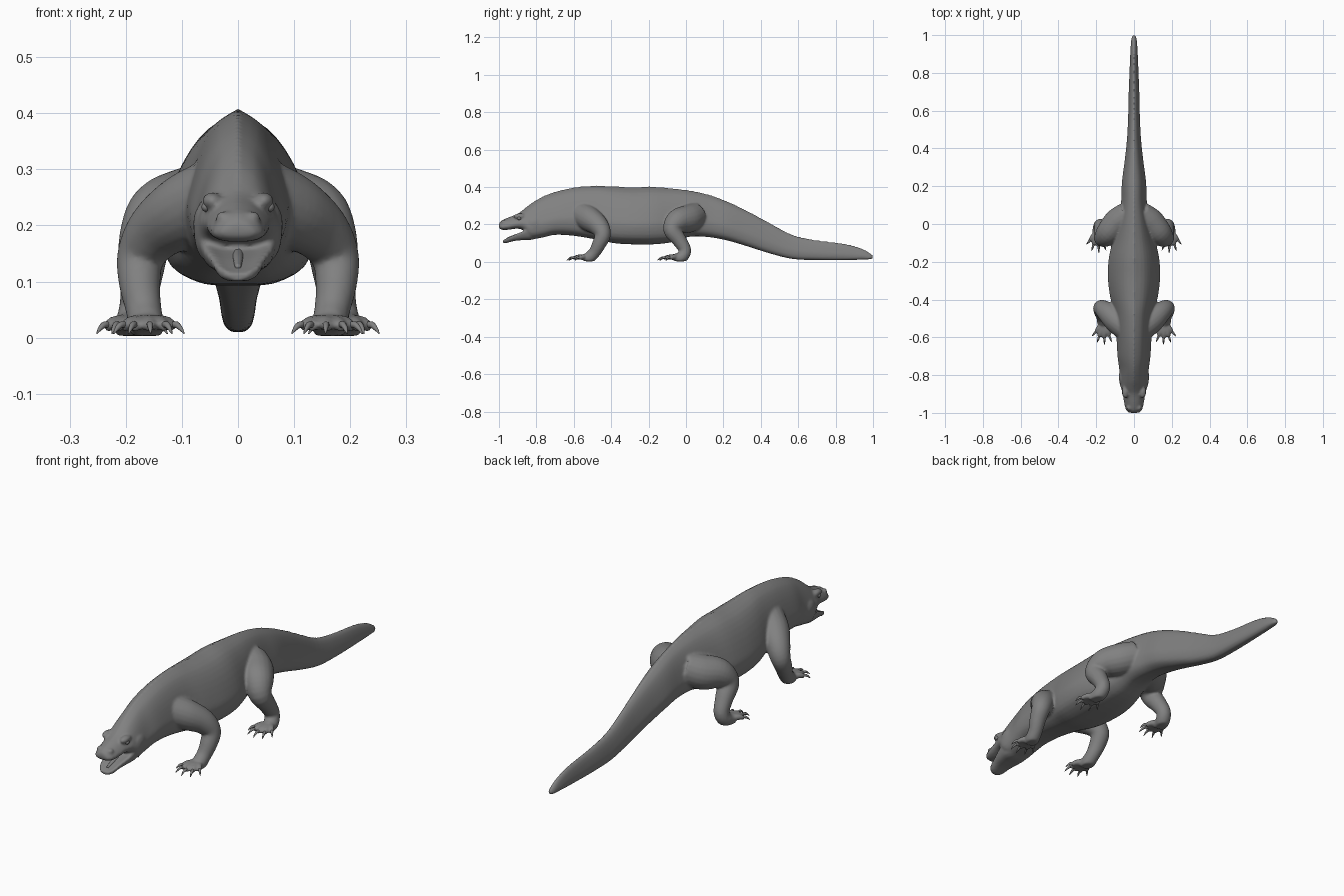
import bpy, bmesh, math
from mathutils import Vector, Matrix

cube = bpy.data.objects.get("Cube")
if cube:
    bpy.data.objects.remove(cube)

hide = bpy.data.materials.new("grey_hide")
hide.use_nodes = True
GREY = (0.22, 0.22, 0.22, 1)
hide.diffuse_color = GREY
shader = next(n for n in hide.node_tree.nodes if n.type == "BSDF_PRINCIPLED")
shader.inputs["Base Color"].default_value = GREY
shader.inputs["Roughness"].default_value = 0.8


def spline(points, steps=5):
    """Smooth a list of equal-length tuples with a Catmull-Rom curve."""
    p = [Vector(q) for q in points]
    p = [p[0]] + p + [p[-1]]
    out = []
    for i in range(1, len(p) - 2):
        a, b, c, d = p[i - 1:i + 3]
        for k in range(steps):
            t = k / steps
            out.append(b + (c - a) * (t / 2)
                       + (2 * a - 5 * b + 4 * c - d) * (t * t / 2)
                       + (3 * b - a - 3 * c + d) * (t ** 3 / 2))
    return out + [p[-1]]


def loft(bm, rings):
    """Skin a list of closed point rings and cap both ends."""
    rows = [[bm.verts.new(co) for co in ring] for ring in rings]
    n = len(rows[0])
    for a, b in zip(rows, rows[1:]):
        for i in range(n):
            j = (i + 1) % n
            bm.faces.new((a[i], a[j], b[j], b[i]))
    bm.faces.new(rows[0][::-1])
    bm.faces.new(rows[-1])


def tube(bm, points, sides=12, steps=5):
    """Round limb through (x, y, z, radius) points."""
    path = spline(points, steps)
    centres = [q.to_3d() for q in path]
    side = Vector((0.3, 0.2, 1))
    rings = []
    for i, c in enumerate(centres):
        t = (centres[min(i + 1, len(path) - 1)] - centres[max(i - 1, 0)]).normalized()
        side = (side - t * side.dot(t)).normalized()
        other = t.cross(side)
        angles = [math.tau * k / sides for k in range(sides)]
        rings.append([c + (side * math.cos(a) + other * math.sin(a)) * path[i][3]
                      for a in angles])
    loft(bm, rings)


def trunk(bm, stations, half):
    """Keeled body through (y, half width, bottom, top) stations."""
    side = [q for q in spline(half, 3)]
    outline = side + [Vector((-q.x, q.y)) for q in side[-2:0:-1]]
    loft(bm, [[(q.x * w, y, low + q.y * (top - low)) for q in outline]
              for y, w, low, top in spline(stations, 4)])


def ball(bm, centre, size):
    m = Matrix.Translation(centre) @ Matrix.Diagonal((*size, 1))
    bmesh.ops.create_uvsphere(bm, u_segments=16, v_segments=10, radius=1, matrix=m)


def finish(bm, name):
    bmesh.ops.recalc_face_normals(bm, faces=bm.faces)
    mesh = bpy.data.meshes.new(name)
    bm.to_mesh(mesh)
    bm.free()
    mesh.materials.append(hide)
    mesh.shade_smooth()
    ob = bpy.data.objects.new(name, mesh)
    bpy.context.collection.objects.link(ob)
    return ob


def mirror(points, s):
    return [(s * p[0], *p[1:]) for p in points]


KEELED = [(0, 1), (0.4, 0.9), (0.7, 0.72), (0.93, 0.47), (1, 0.3),
          (0.86, 0.11), (0.45, 0.01), (0, 0)]
JAW = [(0, 0.8), (0.5, 0.84), (0.85, 1), (1, 0.9), (0.93, 0.5),
       (0.75, 0.15), (0.4, 0), (0, 0)]

# Head, torso and tail
BODY = [(-1, 0.025, 0.182, 0.205), (-0.985, 0.042, 0.172, 0.222),
        (-0.95, 0.052, 0.172, 0.238), (-0.9, 0.06, 0.178, 0.258),
        (-0.865, 0.07, 0.165, 0.284), (-0.83, 0.078, 0.125, 0.312),
        (-0.77, 0.078, 0.13, 0.348), (-0.7, 0.087, 0.145, 0.375),
        (-0.6, 0.093, 0.14, 0.398), (-0.48, 0.104, 0.12, 0.408),
        (-0.38, 0.127, 0.1, 0.403), (-0.28, 0.138, 0.094, 0.4),
        (-0.18, 0.133, 0.094, 0.402), (-0.08, 0.11, 0.105, 0.394),
        (0.02, 0.085, 0.135, 0.382), (0.12, 0.068, 0.133, 0.36),
        (0.22, 0.064, 0.115, 0.324), (0.33, 0.05, 0.083, 0.272),
        (0.45, 0.037, 0.045, 0.207), (0.57, 0.031, 0.016, 0.145),
        (0.7, 0.028, 0.01, 0.116), (0.85, 0.022, 0.01, 0.097),
        (0.94, 0.018, 0.012, 0.072), (0.985, 0.013, 0.014, 0.046),
        (1, 0.006, 0.02, 0.034)]
LOWER_JAW = [(-0.74, 0.05, 0.145, 0.2), (-0.82, 0.07, 0.12, 0.19),
             (-0.87, 0.064, 0.117, 0.165), (-0.92, 0.05, 0.112, 0.145),
             (-0.96, 0.038, 0.101, 0.127), (-0.978, 0.022, 0.102, 0.118)]

# Limbs on the left side, and the toe roots with their fan of angles
FRONT_LEG = [(0.04, -0.55, 0.25, 0.07), (0.095, -0.51, 0.225, 0.066),
             (0.145, -0.465, 0.19, 0.054), (0.173, -0.445, 0.145, 0.043),
             (0.175, -0.465, 0.095, 0.037), (0.168, -0.49, 0.05, 0.032),
             (0.163, -0.52, 0.022, 0.032), (0.16, -0.545, 0.018, 0.024)]
HIND_LEG = [(0.03, 0.05, 0.25, 0.07), (0.085, 0.01, 0.23, 0.075),
            (0.135, -0.045, 0.215, 0.066), (0.165, -0.072, 0.17, 0.049),
            (0.172, -0.035, 0.115, 0.039), (0.178, -0.005, 0.06, 0.033),
            (0.187, -0.025, 0.024, 0.032), (0.195, -0.06, 0.018, 0.026)]
FEET = {"front": (0.16, -0.52), "hind": (0.19, -0.035)}
FAN = [(-42, 0.085), (-22, 0.1), (-2, 0.105), (18, 0.1), (40, 0.085)]


def toe_path(foot, angle, length, s, marks):
    """Points along one toe from (fraction, height, radius) marks."""
    x, y = FEET[foot]
    dx, dy = math.sin(math.radians(angle)), -math.cos(math.radians(angle))
    return mirror([(x + dx * length * f, y + dy * length * f, z, r)
                   for f, z, r in marks], s)


TOE = [(0, 0.02, 0.016), (0.4, 0.026, 0.015), (0.65, 0.024, 0.012), (0.82, 0.018, 0.009)]
CLAW = [(0.7, 0.022, 0.006), (0.88, 0.023, 0.006), (1.02, 0.016, 0.004), (1.13, 0.007, 0.001)]

# One continuous skin from overlapping volumes
bm = bmesh.new()
trunk(bm, BODY, KEELED)
trunk(bm, LOWER_JAW, JAW)
for s in (1, -1):
    tube(bm, mirror(FRONT_LEG, s), 20)
    tube(bm, mirror(HIND_LEG, s), 20)
    ball(bm, (s * 0.046, -0.888, 0.243), (0.018, 0.034, 0.016))  # brow
    ball(bm, (s * 0.062, -0.81, 0.2), (0.018, 0.045, 0.04))  # cheek
    ball(bm, (s * 0.026, -0.972, 0.215), (0.014, 0.016, 0.01))  # nostril swelling
    for foot in FEET:
        for angle, length in FAN:
            tube(bm, toe_path(foot, angle, length, s, TOE))
for v in bm.verts:
    v.co.z = max(v.co.z, 0.003)
skin = finish(bm, "body_skin")
remesh = skin.modifiers.new("merge", "REMESH")
remesh.mode = "VOXEL"
remesh.voxel_size = 0.006
remesh.use_smooth_shade = True
soften = skin.modifiers.new("soften", "SMOOTH")
soften.factor = 0.5
soften.iterations = 4

# Claws
for foot in FEET:
    bm = bmesh.new()
    for s in (1, -1):
        for angle, length in FAN:
            tube(bm, toe_path(foot, angle, length, s, CLAW), 8, 3)
    finish(bm, foot + "_claws")

# Eyes
bm = bmesh.new()
for s in (1, -1):
    ball(bm, (s * 0.057, -0.892, 0.233), (0.008, 0.011, 0.009))
finish(bm, "eyes")

# Tongue
bm = bmesh.new()
tube(bm, [(0, -0.85, 0.15, 0.012), (0, -0.91, 0.138, 0.01), (0, -0.955, 0.125, 0.005)], 10)
finish(bm, "tongue")
